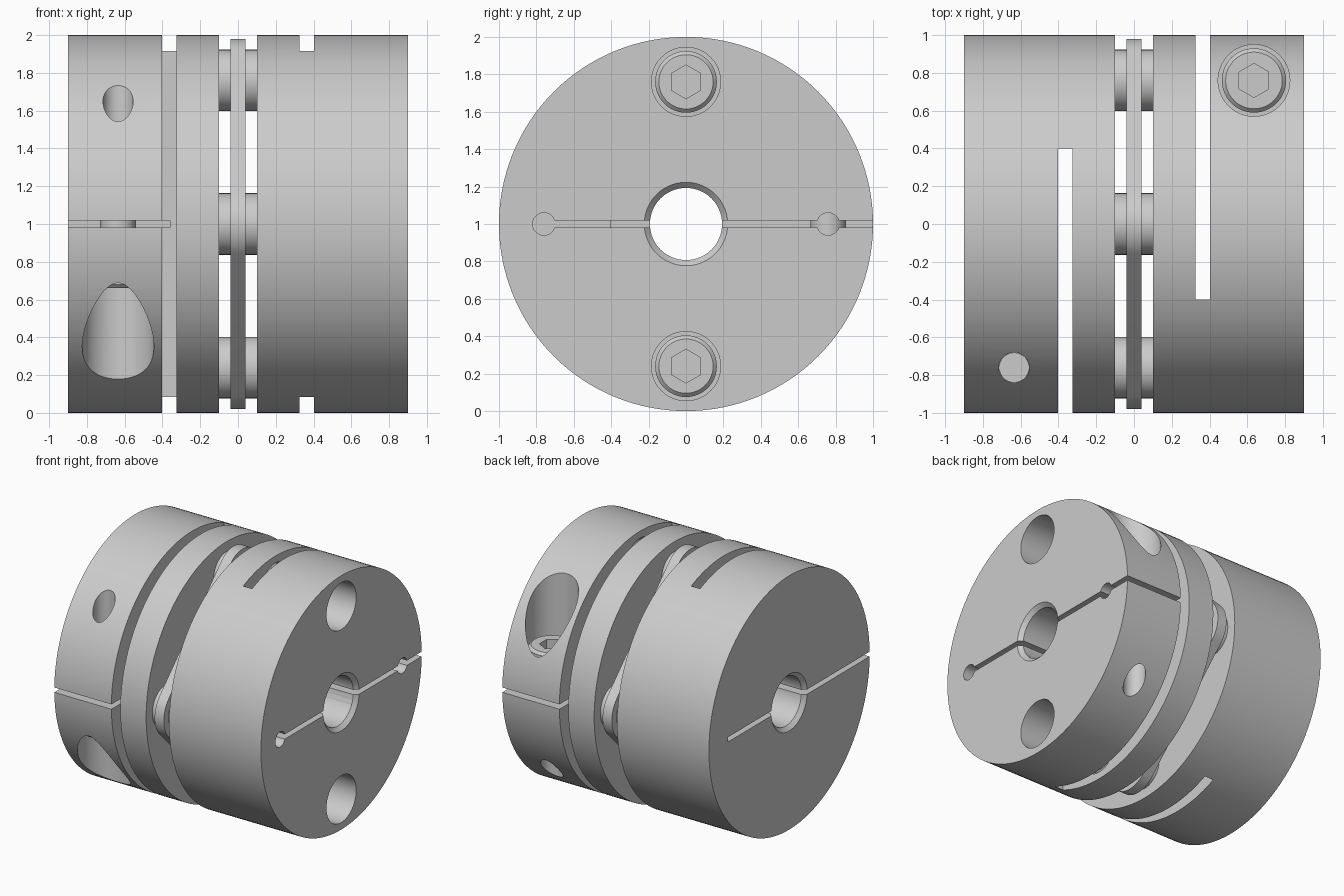
import bpy, bmesh, math
from mathutils import Vector, Matrix

cube = bpy.data.objects.get("Cube")
if cube:
    bpy.data.objects.remove(cube, do_unlink=True)

metal = bpy.data.materials.new("grey metal")
metal.use_nodes = True
grey = (0.6, 0.6, 0.6, 1)
metal.diffuse_color = grey
metal.node_tree.nodes["Principled BSDF"].inputs["Base Color"].default_value = grey

CENTRE = Vector((0, 0, 1))   # shaft axis runs along x through here
BOLT = 0.76                  # bolt circle radius


def make(name, bm):
    bmesh.ops.recalc_face_normals(bm, faces=bm.faces)
    mesh = bpy.data.meshes.new(name)
    bm.to_mesh(mesh)
    bm.free()
    mesh.materials.append(metal)
    obj = bpy.data.objects.new(name, mesh)
    obj.location = CENTRE
    bpy.context.collection.objects.link(obj)
    return obj


def rod(name, a, b, r1, r2=None, sides=48):
    """Cylinder or cone from point a to point b."""
    a, b = Vector(a), Vector(b)
    bm = bmesh.new()
    turn = (b - a).to_track_quat('Z', 'Y').to_matrix().to_4x4()
    bmesh.ops.create_cone(bm, cap_ends=True, segments=sides, radius1=r1,
                          radius2=r1 if r2 is None else r2, depth=(b - a).length,
                          matrix=Matrix.Translation((a + b) / 2) @ turn)
    return make(name, bm)


def box(name, a, b):
    a, b = Vector(a), Vector(b)
    bm = bmesh.new()
    size = Matrix.Diagonal([abs(v) for v in b - a]).to_4x4()
    bmesh.ops.create_cube(bm, size=1, matrix=Matrix.Translation((a + b) / 2) @ size)
    return make(name, bm)


def cut(obj, cutters):
    """Subtract the cutters, then remove them."""
    bpy.context.view_layer.update()
    for c in cutters:
        c.hide_render = True
        mod = obj.modifiers.new("cut", 'BOOLEAN')
        mod.operation, mod.solver, mod.object = 'DIFFERENCE', 'EXACT', c
    bpy.context.view_layer.update()
    graph = bpy.context.evaluated_depsgraph_get()
    mesh = bpy.data.meshes.new_from_object(obj.evaluated_get(graph))
    obj.modifiers.clear()
    obj.data = mesh
    for c in cutters:
        bpy.data.objects.remove(c, do_unlink=True)


def smooth(obj):
    bpy.ops.object.select_all(action='DESELECT')
    obj.select_set(True)
    bpy.context.view_layer.objects.active = obj
    bpy.ops.object.shade_smooth_by_angle(angle=math.radians(30))


def screw_head(name, seat, face, radius):
    """Socket head with a bevelled rim and a hexagonal recess."""
    seat, face = Vector(seat), Vector(face)
    step = (face - seat).normalized()
    head = rod(name, seat, face, radius)
    bm = bmesh.new()
    bm.from_mesh(head.data)
    rim = [e for e in bm.edges if all((v.co - face).dot(step) > -0.001 for v in e.verts)]
    bmesh.ops.bevel(bm, geom=rim, offset=0.02, segments=1, affect='EDGES')
    bm.to_mesh(head.data)
    bm.free()
    cut(head, [rod("socket", face - step * 0.09, face + step * 0.05, 0.09, sides=6)])
    smooth(head)


def clamp_hub(side, s):
    """One hub; s = -1 or 1 inverts every coordinate through the centre."""
    def p(x, y, z):
        return Vector((x, y, z)) * s

    hub = rod(side + "_hub", p(0.1, 0, 0), p(0.9, 0, 0), 1, sides=128)
    cutters = [
        rod("bore", p(0, 0, 0), p(1, 0, 0), 0.193, sides=64),
        rod("bore_chamfer", p(0.86, 0, 0), p(0.91, 0, 0), 0.183, 0.233, 64),
        box("cross_slot", p(0.325, -0.4, -1.1), p(0.403, 1.1, 1.1)),
        box("clamp_slit", p(0.36, -BOLT, -0.019), p(1, 1.1, 0.019)),
        rod("counterbore", p(0.635, BOLT, 0.2), p(0.635, BOLT, 1.1), 0.19),
        rod("clamp_hole", p(0.635, BOLT, -1.1), p(0.635, BOLT, 0.3), 0.08),
    ]
    if s > 0:   # access holes and slit reliefs only on this hub
        for k in (-1, 1):
            cutters.append(rod("access", (0.12, 0, k * BOLT), (1, 0, k * BOLT), 0.185))
            cutters.append(rod("relief", (0.36, k * BOLT, 0), (1, k * BOLT, 0), 0.06))
    cut(hub, cutters)
    smooth(hub)

    # clamp screw
    screw_head(side + "_clamp_screw_head", p(0.635, BOLT, 0.19), p(0.635, BOLT, 0.34), 0.17)
    smooth(rod(side + "_clamp_screw_shank", p(0.635, BOLT, -0.1), p(0.635, BOLT, 0.25), 0.095))
    smooth(rod(side + "_clamp_screw_tip", p(0.635, BOLT, -0.4), p(0.635, BOLT, 0), 0.079))


clamp_hub("right", 1)
clamp_hub("left", -1)

# Flexible disc: a diamond with rounded corners around the four bolts
bm = bmesh.new()
outline = []
for corner in range(4):
    mid = corner * math.pi / 2
    for i in range(17):
        a = mid + (i / 16 - 0.5) * math.pi / 2
        outline.append(bm.verts.new((-0.04, BOLT * math.cos(mid) + 0.22 * math.cos(a),
                                     BOLT * math.sin(mid) + 0.22 * math.sin(a))))
plate = bm.faces.new(outline)
grown = bmesh.ops.extrude_face_region(bm, geom=[plate])
bmesh.ops.translate(bm, vec=(0.08, 0, 0),
                    verts=[v for v in grown["geom"] if isinstance(v, bmesh.types.BMVert)])
disc = make("flexible_disc", bm)
cut(disc, [rod("disc_hole", (-0.2, 0, 0), (0.2, 0, 0), 0.4, sides=64)])
smooth(disc)

# Spacers on both sides of the disc at every bolt
for n in range(4):
    y, z = BOLT * math.cos(n * math.pi / 2), BOLT * math.sin(n * math.pi / 2)
    for name, s in (("left", -1), ("right", 1)):
        smooth(rod(f"{name}_spacer_{n + 1}", (s * 0.035, y, z), (s * 0.105, y, z), 0.163))

# Bolt heads at the bottom of the access holes
for name, k in (("upper", 1), ("lower", -1)):
    screw_head(name + "_bolt_head", (0.11, 0, k * BOLT), (0.3, 0, k * BOLT), 0.165)
